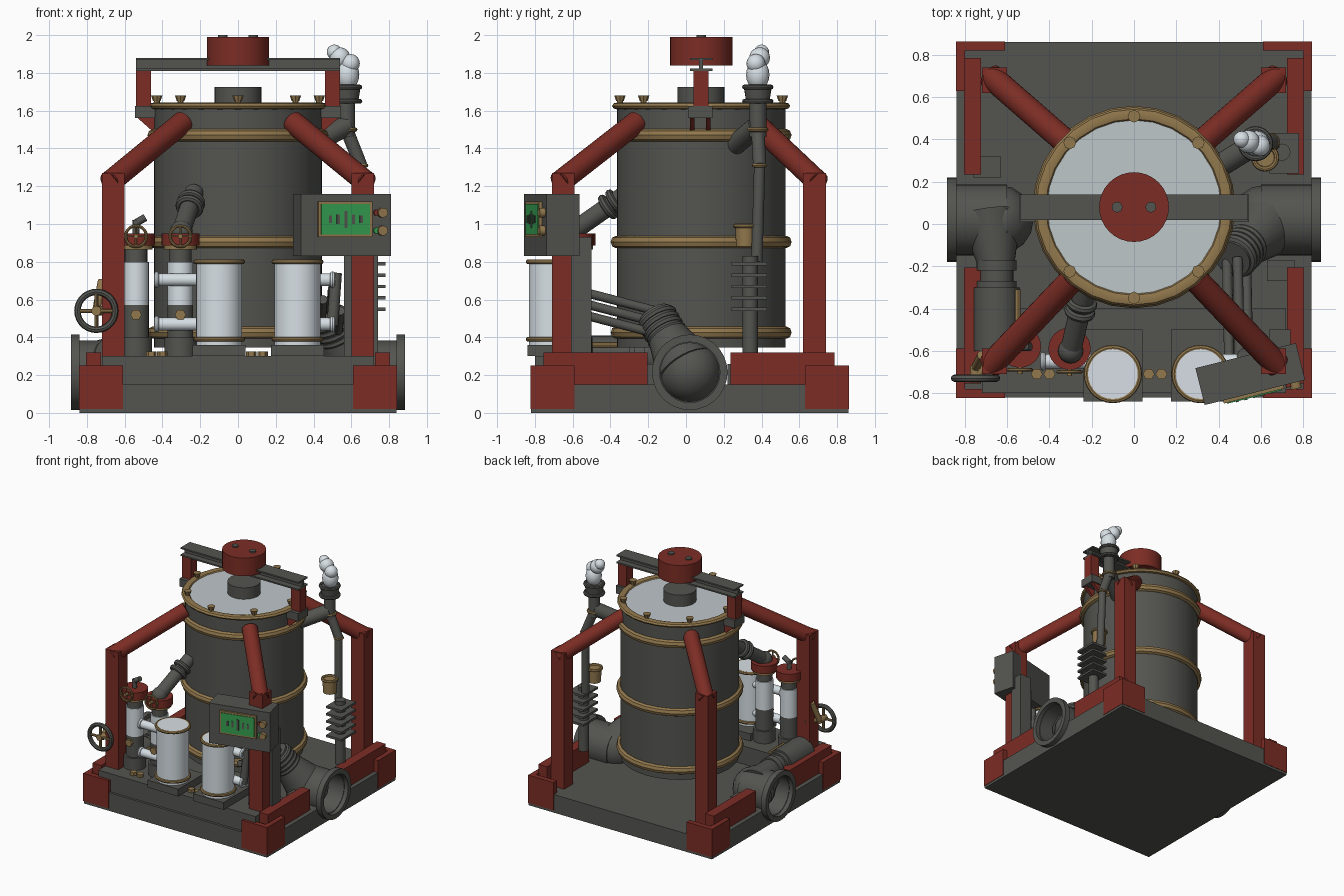
import bpy, bmesh, math
from mathutils import Vector, Matrix

if "Cube" in bpy.data.objects:
    bpy.data.objects.remove(bpy.data.objects["Cube"])


def material(name, r, g, b):
    m = bpy.data.materials.new(name)
    m.use_nodes = True
    m.diffuse_color = (r, g, b, 1)
    m.node_tree.nodes["Principled BSDF"].inputs["Base Color"].default_value = (r, g, b, 1)
    return m


DARK = material("dark iron", .088, .088, .08)
RED = material("oxide red", .2, .026, .018)
WHITE = material("pale enamel", .68, .74, .78)
LID = material("lid grey", .52, .57, .59)
GOLD = material("aged brass", .29, .19, .075)
GREEN = material("screen green", .035, .34, .08)


def finish(name, bm, mat, smooth=False):
    bmesh.ops.recalc_face_normals(bm, faces=bm.faces)
    me = bpy.data.meshes.new(name)
    bm.to_mesh(me)
    bm.free()
    me.materials.append(mat)
    if smooth:
        me.shade_smooth()
        me.set_sharp_from_angle(angle=math.radians(35))
    ob = bpy.data.objects.new(name, me)
    bpy.context.collection.objects.link(ob)
    return ob


def box(name, mat, x, y, z):
    """Box from (low, high) pairs."""
    bm = bmesh.new()
    bmesh.ops.create_cube(bm, size=1)
    for v in bm.verts:
        v.co = [(a + b) / 2 + c * (b - a) for (a, b), c in zip((x, y, z), v.co)]
    return finish(name, bm, mat)


def lathe(name, mat, origin, axis, profile, closed=False, steps=28):
    """Spin (radius, height) points round an axis."""
    bm = bmesh.new()
    vs = [bm.verts.new((r, 0, h)) for r, h in profile]
    es = [bm.edges.new(p) for p in zip(vs, vs[1:])]
    if closed:
        es.append(bm.edges.new((vs[-1], vs[0])))
    bmesh.ops.spin(bm, geom=vs + es, cent=(0, 0, 0), axis=(0, 0, 1),
                   angle=math.tau, steps=steps)
    bmesh.ops.remove_doubles(bm, verts=bm.verts, dist=1e-5)
    turn = Vector((0, 0, 1)).rotation_difference(Vector(axis)).to_matrix().to_4x4()
    bm.transform(Matrix.Translation(origin) @ turn)
    return finish(name, bm, mat, True)


def rod(name, mat, a, b, r, r2=None, steps=24):
    d = Vector(b) - Vector(a)
    r2 = r if r2 is None else r2
    return lathe(name, mat, a, d.normalized(),
                 [(0, 0), (r, 0), (r2, d.length), (0, d.length)], steps=steps)


def ring(name, mat, c, axis, R, r, tall=1.0):
    pts = [(R + r * math.cos(i * math.tau / 8), r * tall * math.sin(i * math.tau / 8))
           for i in range(8)]
    return lathe(name, mat, c, axis, pts, True)


def ball(name, mat, c, r, tall=1):
    bm = bmesh.new()
    bmesh.ops.create_uvsphere(bm, u_segments=16, v_segments=10, radius=r)
    bm.transform(Matrix.Translation(c) @ Matrix.Diagonal((1, 1, tall, 1)))
    return finish(name, bm, mat, True)


def handwheel(name, rim, c, R, r):
    ring(name + "_rim", rim, c, (0, 1, 0), R, r)
    for i in range(2):
        d = Vector((R, 0, 0)) if i else Vector((0, 0, R))
        rod(name + "_spoke", GOLD, Vector(c) - d, Vector(c) + d, r * .6, steps=8)
    rod(name + "_hub", GOLD, Vector(c) - Vector((0, .02, 0)), Vector(c) + Vector((0, .06, 0)), r * 1.5)


# Base with hollows for the side ports
base = box("base", DARK, (-.84, .84), (-.82, .86), (0, .15))
for s in (-1, 1):
    cutter = rod("port_cutter", DARK, (s * .6, .02, .215), (s, .02, .215), .162)
    mod = base.modifiers.new("port", "BOOLEAN")
    mod.operation, mod.object = "DIFFERENCE", cutter
    bpy.context.view_layer.objects.active = base
    bpy.ops.object.modifier_apply(modifier=mod.name)
    bpy.data.objects.remove(cutter)
box("front_platform", DARK, (-.72, .72), (-.8, -.4), (.15, .3))

# Frame: corners, rails, posts and slanted braces
for sx in (-1, 1):
    for sy in (-1, 1):
        def span(lo, hi, s, c=0):
            return tuple(sorted((c + s * lo, c + s * hi)))
        box("corner_end", RED, span(.61, .843, sx), span(.8, .843, sy, .02), (.02, .25))
        box("corner_side", RED, span(.8, .843, sx), span(.61, .843, sy, .02), (.02, .25))
        box("side_rail", RED, span(.725, .805, sx), span(.22, .77, sy, .015), (.15, .32))
        py = .015 + sy * .665
        box("post", RED, (sx * .66 - .06, sx * .66 + .06), (py - .06, py + .06), (.15, 1.27))
        rod("brace", RED, (sx * .68, py + sy * .02, 1.22), (sx * .29, .05 + sy * .31, 1.54), .06)

# Main vessel
C = (0, .08, 0)
rod("vessel", DARK, (0, .08, .345), (0, .08, 1.615), .446, steps=48)
for z in (.425, .905, 1.47):
    ring("vessel_band", GOLD, (0, .08, z), (0, 0, 1), .452, .027, 1.2)
ring("lid_rim", GOLD, (0, .08, 1.625), (0, 0, 1), .44, .032, .6)
rod("lid", LID, (0, .08, 1.6), (0, .08, 1.63), .412, steps=48)
rod("lid_hub", DARK, (0, .08, 1.62), (0, .08, 1.725), .125)
for i in range(8):
    a = i * math.tau / 8
    x, y = .43 * math.cos(a), .08 + .43 * math.sin(a)
    rod("lid_bolt", GOLD, (x, y, 1.62), (x, y, 1.655), .016, steps=8)
    rod("lid_bolt_head", GOLD, (x, y, 1.65), (x, y, 1.68), .02, .03, steps=8)

# Overhead beam, its stands and the motor
for z in (1.81, 1.868):
    box("beam_flange", DARK, (-.54, .54), (.02, .14), (z, z + .012))
box("beam_web", DARK, (-.54, .54), (.07, .09), (1.82, 1.87))
for s in (-1, 1):
    box("beam_stand", RED, (s * .5 - .04, s * .5 + .04), (.04, .12), (1.62, 1.81))
    box("stand_block", DARK, (s * .49 - .055, s * .49 + .055), (.01, .14), (1.56, 1.625))
    for y in (.02, .105):
        bm = bmesh.new()
        tri = [bm.verts.new((s * px, y, pz)) for px, pz in ((.44, 1.56), (.53, 1.56), (.44, 1.48))]
        f = bm.faces.new(tri)
        out = bmesh.ops.extrude_face_region(bm, geom=[f])["geom"]
        bmesh.ops.translate(bm, vec=(0, .025, 0), verts=[v for v in out if isinstance(v, bmesh.types.BMVert)])
        finish("stand_gusset", bm, RED)
rod("motor", RED, (0, .08, 1.84), (0, .08, 1.99), .165, steps=32)
for s in (-1, 1):
    rod("motor_cap", DARK, (s * .08, .08, 1.98), (s * .08, .08, 2), .025)

# Side ports
for s in (-1, 1):
    lathe("port_flange", DARK, (s * .84, .02, .215), (s, 0, 0),
          [(.16, 0), (.2, 0), (.2, .045), (.16, .045)], True)
    lathe("port_pipe", DARK, (s * .6, .02, .215), (s, 0, 0),
          [(0, 0), (.168, 0), (.168, .25), (.155, .25), (.155, .02), (0, .02)])

# Right port: tapered duct, bellows and thin lines
ball("right_elbow", DARK, (.62, .02, .22), .165)
a, b = Vector((.62, 0, .24)), Vector((.5, -.13, .46))
rod("right_taper", DARK, a, b, .165, .09)
d = (b - a).normalized()
for i in range(4):
    ring("bellows_ring", DARK, b + d * (i * .035 - .06), d, .09, .022)
rod("bellows_core", DARK, b - d * .05, b + d * .08, .09)
for dx, dz in ((-.05, 0), (0, .06), (.04, -.06)):
    rod("thin_line", DARK, (.49 + dx, -.16, .48 + dz), (.5 + dx, -.62, .6 + dz), .024, steps=12)

# Left port: tapered elbow and drum
ball("left_elbow", DARK, (-.64, .02, .22), .165)
rod("left_taper", DARK, (-.68, .05, .25), (-.65, -.2, .3), .15, .085)
rod("left_drum", DARK, (-.65, -.3, .3), (-.65, -.6, .3), .11)
for y in (-.17, -.27):
    rod("drum_flange", DARK, (-.65, y, .3), (-.65, y - .05, .3), .095)
rod("drum_neck", DARK, (-.65, -.2, .3), (-.65, -.31, .3), .08)
rod("drum_gauge", GOLD, (-.55, -.31, .36), (-.55, -.56, .36), .014, steps=8)

# Valve columns with caps and handwheels
for x, y in ((-.54, -.58), (-.305, -.59)):
    for name, mat, z0, z1, r in (("foot", DARK, .3, .4, .085), ("lower", DARK, .4, .57, .068),
                                 ("sleeve", WHITE, .57, .8, .068), ("neck", DARK, .8, .88, .06),
                                 ("collar", GOLD, .865, .89, .088), ("cap", RED, .885, .95, .1)):
        rod("valve_" + name, mat, (x, y, z0), (x, y, z1), r)
    handwheel("valve_wheel", GOLD, (x, y - .11, .935), .055, .008)
    rod("valve_nut", GOLD, (x, y - .06, .52), (x, y - .085, .52), .03, steps=6)
rod("valve_lever", DARK, (-.54, -.58, .94), (-.54, -.58, 1.02), .018)
rod("valve_lever_tip", DARK, (-.55, -.58, 1), (-.49, -.58, 1.035), .02)
a, b = Vector((-.3, -.6, .96)), Vector((-.23, -.3, 1.17))
rod("feed_pipe", DARK, a, b, .05)
ball("feed_elbow", DARK, a, .06)
for t in (.62, .75):
    ring("feed_flange", DARK, a.lerp(b, t), b - a, .055, .02)

# Large front handwheel and its brass pipe
handwheel("main_wheel", DARK, (-.75, -.73, .54), .1, .017)
rod("wheel_pipe", GOLD, (-.75, -.68, .54), (-.72, -.62, .7), .022, steps=12)
rod("wheel_shaft", GOLD, (-.75, -.73, .54), (-.66, -.6, .54), .025, steps=12)

# White cylinders on plinths, with feed pipes
for x, out in ((-.1, -.43), (.315, .5)):
    box("cylinder_plinth", DARK, (x - .14, x + .14), (-.84, -.5), (.3, .36))
    rod("white_cylinder", WHITE, (x, -.71, .36), (x, -.71, .81), .122, steps=32)
    for z in (.39, .8):
        ring("cylinder_rim", GOLD, (x, -.71, z), (0, 0, 1), .125, .013)
    for z in (.47, .705):
        rod("cylinder_pipe", WHITE, (x, -.65, z), (out, -.65, z), .034)
        ring("pipe_collar", WHITE, (out, -.65, z), (1, 0, 0), .03, .014)
rod("right_riser", DARK, (.5, -.64, .46), (.52, -.62, .74), .03)
for x in (-.43, .1):
    for dx in (-.03, .03):
        rod("platform_nut", GOLD, (x + dx, -.71, .3), (x + dx, -.71, .325), .028, steps=6)

# Control panel, built square then turned
panel = [box("panel_case", DARK, (-.245, .245), (-.09, .09), (.83, 1.16)),
         box("screen_frame", GOLD, (-.155, .14), (-.105, -.09), (.93, 1.12)),
         box("screen", GREEN, (-.14, .125), (-.11, -.1), (.945, 1.105))]
for i, h in enumerate((.02, .025, .045, .025, .02)):
    x = -.09 + i * .042
    panel.append(box("screen_mark", DARK, (x - .008, x + .008), (-.114, -.109), (1.025 - h, 1.025 + h)))
for z, mat in ((1.06, RED), (.965, GREEN)):
    panel.append(rod("knob", GOLD, (.195, -.09, z), (.195, -.12, z), .026))
    panel.append(rod("lamp", mat, (.165, -.09, z), (.165, -.105, z), .016))
for ob in panel:
    ob.matrix_world = Matrix.Translation((.55, -.71, 0)) @ Matrix.Rotation(math.radians(14), 4, "Z")
box("panel_duct", DARK, (.64, .74), (-.61, -.5), (.15, .93))
box("panel_duct_slim", DARK, (.56, .62), (-.66, -.58), (.3, .88))

# Exhaust stack, vapour and downpipe
S = (.575, .38)
rod("stack", DARK, (*S, 1.46), (*S, 1.66), .045)
rod("stack_mouth", DARK, (*S, 1.64), (*S, 1.73), .06, .075)
for z in (1.65, 1.725):
    ring("stack_lip", DARK, (*S, z), (0, 0, 1), .07, .013)
rod("stack_branch", DARK, (.575, .38, 1.52), (.38, .26, 1.42), .055)
ring("stack_band", GOLD, (*S, 1.5), (0, 0, 1), .045, .012)
for x, y, z, r in ((.58, .38, 1.79, .062), (.595, .37, 1.85, .05), (.54, .39, 1.88, .055), (.51, .4, 1.91, .04)):
    ball("vapour", WHITE, (x, y, z), r, 1.3 if z < 1.8 else 1)
rod("downpipe_upper", DARK, (*S, 1.5), (.65, .39, 1.31), .035)
rod("downpipe", DARK, (.65, .39, 1.32), (.66, .375, .8), .03)
ring("downpipe_band", GOLD, (.65, .39, 1.31), (0, 0, 1), .03, .01)
rod("cup", GOLD, (.62, .315, .88), (.62, .315, .99), .05, .055)
ring("cup_lip", GOLD, (.62, .315, .99), (0, 0, 1), .055, .012)

# Cooling fins
rod("fin_core", DARK, (.7, .34, .3), (.7, .34, .83), .04)
for i in range(5):
    z = .54 + i * .06
    box("cooling_fin", DARK, (.64, .78), (.24, .43), (z, z + .018))

# Small deck boxes
for s, y in ((-1, .27), (1, -.22)):
    box("deck_box", DARK, (s * .695 - .065, s * .695 + .065), (y - .05, y + .05), (.15, .26))
